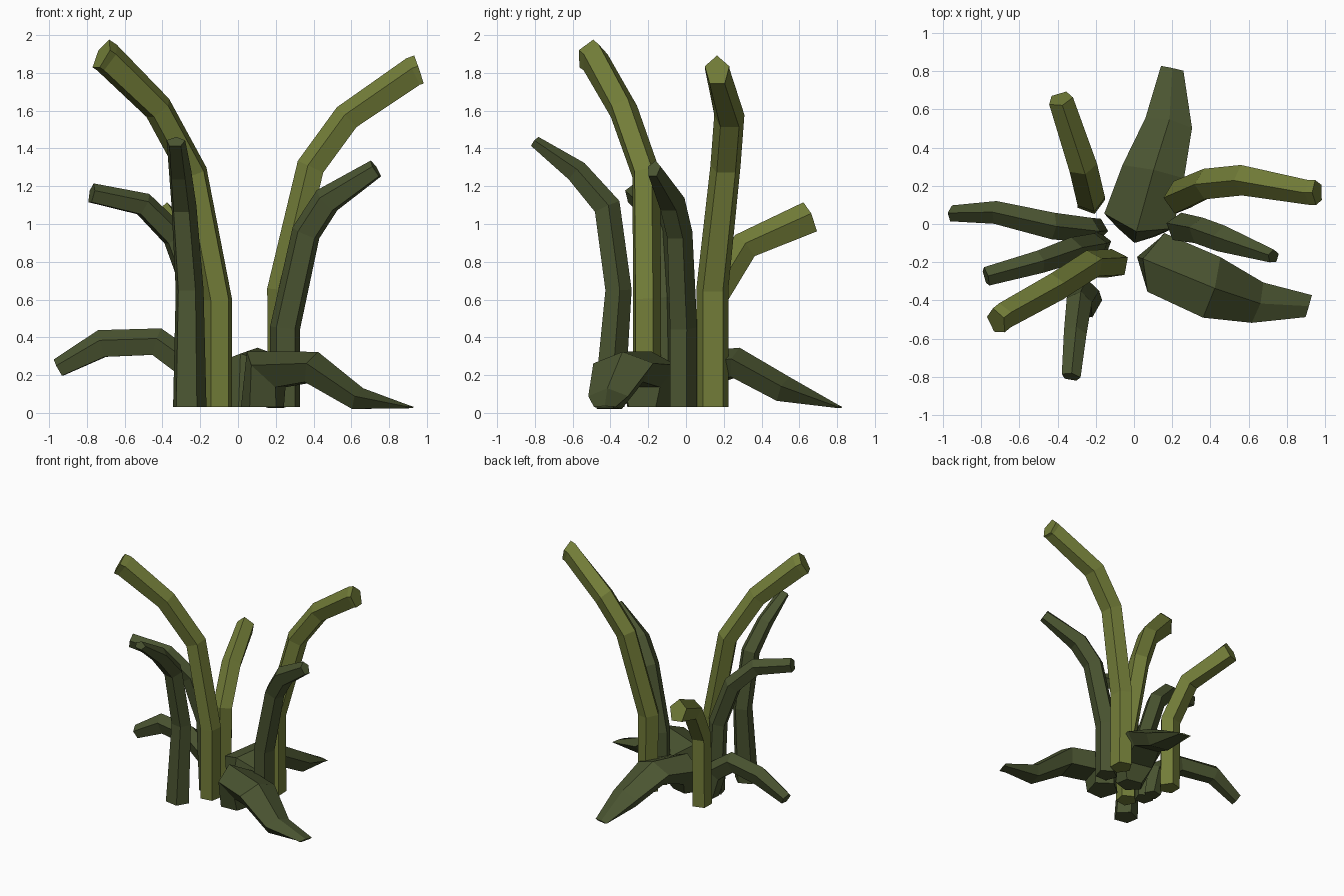
import bpy, bmesh, math
from mathutils import Vector

cube = bpy.data.objects.get("Cube")
if cube:
    bpy.data.objects.remove(cube, do_unlink=True)


def material(name, color):
    m = bpy.data.materials.new(name)
    m.use_nodes = True
    m.diffuse_color = color
    m.node_tree.nodes["Principled BSDF"].inputs["Base Color"].default_value = color
    return m


olive = material("olive green", (0.17, 0.205, 0.04, 1))
dark = material("dark green", (0.068, 0.088, 0.03, 1))
SIDES = 5


def leaf(name, mat, path, sizes):
    """Loft a five sided stalk with a ridge; sizes hold half width and half thickness."""
    pts = [Vector(p) for p in path]
    last = len(pts) - 1
    lean = pts[-1] - pts[0]
    side = Vector((-lean.y, lean.x, 0)).normalized()
    bm = bmesh.new()
    rings = []
    for i, p in enumerate(pts):
        ahead = (pts[min(i + 1, last)] - p).normalized()
        behind = (p - pts[max(i - 1, 0)]).normalized()
        up = (ahead + behind).cross(side).normalized()
        if i == 0:
            up = Vector((0, 0, 1)).cross(side)
        w, t = sizes[min(i, len(sizes) - 1)]
        ring = []
        for k in range(SIDES):
            a = math.pi / 2 + math.tau * k / SIDES
            v = p + side * (w * 1.05 * math.cos(a)) + up * (t * 1.08 * math.sin(a))
            v.z = max(v.z, 0)
            ring.append(bm.verts.new(v))
        rings.append(ring)
    for low, high in zip(rings, rings[1:]):
        for k in range(SIDES):
            n = (k + 1) % SIDES
            bm.faces.new((low[k], low[n], high[n], high[k]))
    bm.faces.new(rings[0][::-1])
    bm.faces.new(rings[-1])
    bmesh.ops.recalc_face_normals(bm, faces=bm.faces)
    mesh = bpy.data.meshes.new(name)
    bm.to_mesh(mesh)
    bm.free()
    mesh.materials.append(mat)
    bpy.context.collection.objects.link(bpy.data.objects.new(name, mesh))


# Tall light stalks
leaf("tall_right_stalk", olive,
     [(-.105, -.21, .03), (-.105, -.21, .6), (-.235, -.215, 1.27),
      (-.42, -.335, 1.61), (-.69, -.485, 1.875), (-.72, -.51, 1.895)],
     [(.075, .075)] * 4 + [(.07, .085)])
leaf("tall_left_stalk", olive,
     [(.24, .14, .03), (.235, .14, .65), (.39, .21, 1.3),
      (.58, .23, 1.56), (.93, .165, 1.8), (.96, .165, 1.81)],
     [(.085, .075)] * 2 + [(.08, .075)] * 2 + [(.065, .08)])
leaf("back_light_stalk", olive,
     [(-.23, .13, .03), (-.23, .14, .6), (-.27, .31, .88), (-.385, .655, 1.03)],
     [(.075, .075)] * 3 + [(.065, .085)])

# Dark upright stalks
leaf("front_dark_stalk", dark,
     [(-.26, -.41, .03), (-.26, -.36, .65), (-.29, -.42, 1.09),
      (-.31, -.58, 1.275), (-.33, -.8, 1.435)],
     [(.09, .08), (.075, .068), (.067, .07), (.06, .06), (.05, .03)])
leaf("right_dark_stalk", dark,
     [(-.19, -.11, .03), (-.21, -.12, .6), (-.33, -.14, .93),
      (-.5, -.2, 1.1), (-.775, -.275, 1.16)],
     [(.068, .068)] * 3 + [(.06, .062), (.05, .052)])
leaf("left_dark_stalk", dark,
     [(.25, -.02, .03), (.25, -.02, .45), (.36, -.04, .95),
      (.47, -.08, 1.12), (.73, -.17, 1.29)],
     [(.075, .078)] * 2 + [(.07, .075)] * 2 + [(.035, .05)])

# Drooping leaves near the ground
leaf("right_drooping_leaf", dark,
     [(-.2, -.03, .03), (-.25, -.03, .24), (-.43, -.01, .37),
      (-.72, .06, .36), (-.95, .055, .235)],
     [(.06, .06), (.065, .08), (.07, .075), (.06, .075), (.042, .05)])
leaf("back_drooping_leaf", dark,
     [(.02, -.02, .03), (.03, .04, .22), (.1, .27, .26),
      (.18, .52, .12), (.2, .815, .03)],
     [(.1, .075), (.185, .115), (.165, .08), (.125, .07), (.06, .006)])
leaf("front_drooping_leaf", dark,
     [(.13, -.205, .03), (.145, -.21, .22), (.4, -.33, .235),
      (.64, -.41, .07), (.915, -.43, .03)],
     [(.12, .11), (.16, .135), (.165, .085), (.11, .06), (.06, .006)])
